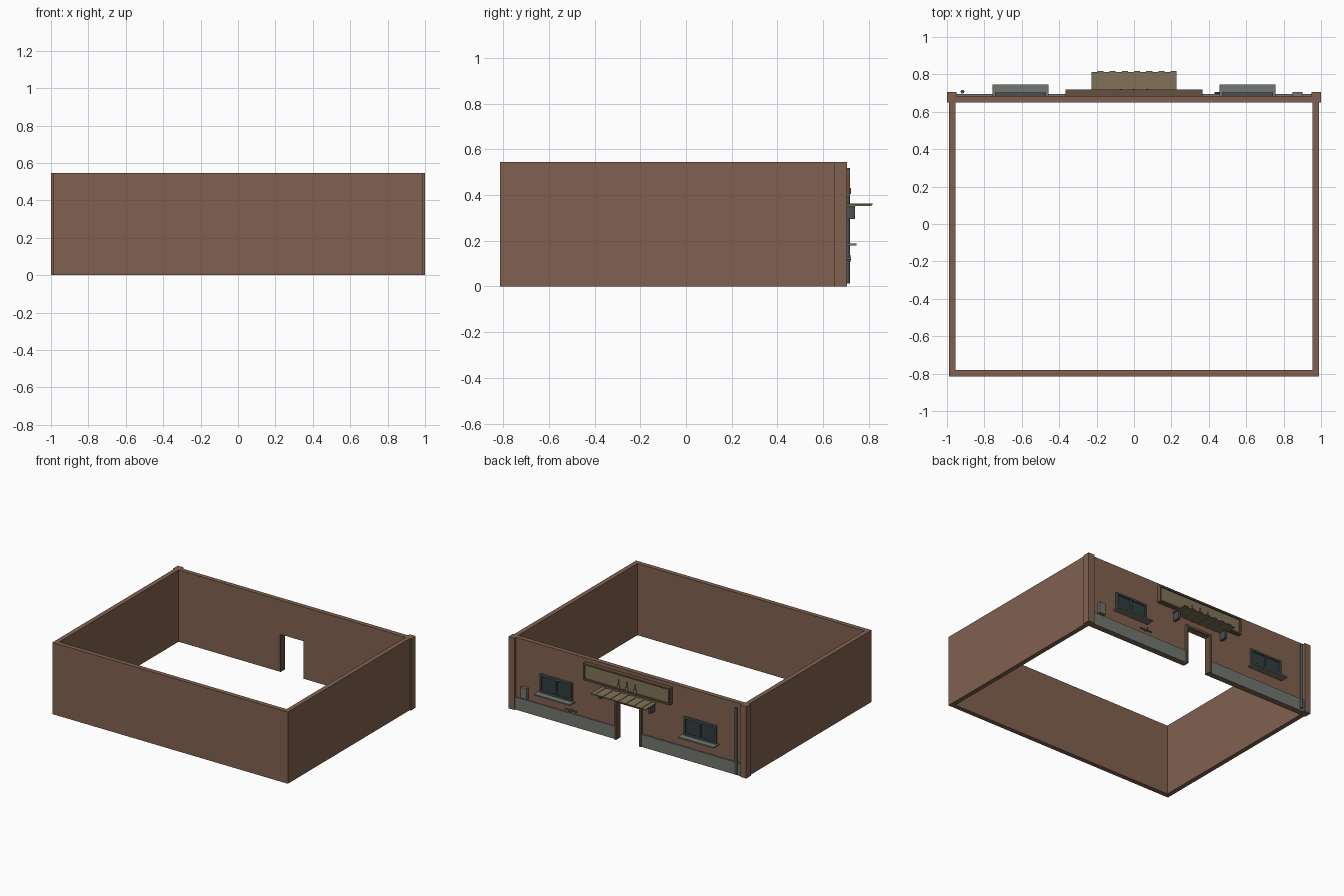
import bpy, bmesh, math
from mathutils import Matrix

if "Cube" in bpy.data.objects:
    bpy.data.objects.remove(bpy.data.objects["Cube"])


def material(name, rgb):
    m = bpy.data.materials.new(name)
    m.diffuse_color = (*rgb, 1)
    m.use_nodes = True
    m.node_tree.nodes["Principled BSDF"].inputs["Base Color"].default_value = m.diffuse_color
    return m


BROWN = material("brown_wall", (0.22, 0.12, 0.08))
GREY = material("grey_stone", (0.17, 0.18, 0.16))
DARK = material("dark_metal", (0.07, 0.08, 0.08))
GLASS = material("dark_glass", (0.03, 0.05, 0.05))
WOOD = material("dark_wood", (0.13, 0.08, 0.05))
TAN = material("tan_board", (0.22, 0.17, 0.10))


def finish(name, bm, mat):
    bmesh.ops.recalc_face_normals(bm, faces=bm.faces)
    me = bpy.data.meshes.new(name)
    bm.to_mesh(me)
    bm.free()
    me.materials.append(mat)
    ob = bpy.data.objects.new(name, me)
    bpy.context.collection.objects.link(ob)
    return ob


def box(name, x, y, z, mat):
    """Box from (min, max) ranges."""
    bm = bmesh.new()
    bmesh.ops.create_cube(bm, size=1)
    for v in bm.verts:
        for i, r in enumerate((x, y, z)):
            v.co[i] = r[0] if v.co[i] < 0 else r[1]
    return finish(name, bm, mat)


def frame(name, x, y, z, t, mat):
    """Rectangular border of thickness t made of four bars."""
    box(name + "_top", x, y, (z[1] - t, z[1]), mat)
    box(name + "_bottom", x, y, (z[0], z[0] + t), mat)
    box(name + "_side_a", (x[0], x[0] + t), y, (z[0] + t, z[1] - t), mat)
    box(name + "_side_b", (x[1] - t, x[1]), y, (z[0] + t, z[1] - t), mat)


def rod(name, centre, r1, r2, length, axis, mat, sides=12):
    bm = bmesh.new()
    rot = {"X": Matrix.Rotation(math.pi / 2, 4, "Y"),
           "Y": Matrix.Rotation(-math.pi / 2, 4, "X"), "Z": Matrix()}[axis]
    bmesh.ops.create_cone(bm, cap_ends=True, segments=sides, radius1=r1, radius2=r2,
                          depth=length, matrix=Matrix.Translation(centre) @ rot)
    ob = finish(name, bm, mat)
    for p in ob.data.polygons:
        p.use_smooth = len(p.vertices) == 4
    return ob


def span(s, a, b):
    """Mirror an x range by side sign."""
    return (min(s * a, s * b), max(s * a, s * b))


H = 0.545
F = 0.685  # outer facade plane

# plain walls and lintel
box("front_wall", (-0.99, 0.99), (-0.815, -0.78), (0, H), BROWN)
box("door_lintel", (-0.1, 0.1), (0.65, F), (0.285, H), BROWN)

for s, side in ((-1, "left"), (1, "right")):
    # side wall, facade half, corner pilaster and plinth
    box(side + "_wall", span(s, 0.955, 0.99), (-0.78, 0.65), (0, H), BROWN)
    box(side + "_facade", span(s, 0.1, 0.955), (0.65, F), (0, H), BROWN)
    box(side + "_pilaster", span(s, 0.95, 1.0), (0.65, 0.705), (0, H), BROWN)
    box(side + "_plinth", span(s, 0.113, 0.95), (F, 0.695), (0, 0.095), GREY)
    # window: glass, frame, mullion, sill
    wx = span(s, 0.47, 0.742)
    box(side + "_window_glass", wx, (F, 0.689), (0.19, 0.325), GLASS)
    frame(side + "_window_frame", wx, (F, 0.702), (0.188, 0.327), 0.014, DARK)
    box(side + "_window_mullion", span(s, 0.6, 0.612), (F, 0.698), (0.202, 0.313), DARK)
    box(side + "_window_sill", span(s, 0.456, 0.756), (F, 0.747), (0.179, 0.189), GREY)
    # door jamb and canopy bracket
    box(side + "_door_jamb", span(s, 0.096, 0.113), (0.65, 0.702), (0, 0.285), WOOD)
    box(side + "_canopy_bracket", span(s, 0.2, 0.22), (F, 0.74), (0.295, 0.353), DARK)

box("door_head", (-0.113, 0.113), (F, 0.702), (0.285, 0.303), WOOD)

# sign board with border
box("sign_board", (-0.352, 0.352), (F, 0.708), (0.4, 0.508), TAN)
frame("sign_border", (-0.365, 0.365), (F, 0.718), (0.39, 0.518), 0.012, WOOD)

# bottle-shaped ornaments on the sign
for i in (-1, 0, 1):
    x = i * 0.07
    rod("ornament_base", (x, 0.712, 0.418), 0.011, 0.009, 0.026, "Z", TAN)
    rod("ornament_neck", (x, 0.712, 0.449), 0.004, 0.004, 0.036, "Z", TAN, 8)

# ribbed canopy of alternating high and low boards
n = 14
w = 0.456 / n
for i in range(n):
    x0 = -0.228 + i * w
    z = 0.356 if i % 2 else 0.352
    box("canopy_slat", (x0, x0 + w), (F, 0.817 if i % 2 else 0.812), (z, z + 0.007), TAN)

# drain pipe
rod("drain_pipe", (-0.917, 0.708, 0.264), 0.01, 0.01, 0.503, "Z", DARK)

# meter box
box("meter_box", (0.847, 0.9), (F, 0.705), (0.105, 0.19), GREY)

# small wall tap above the plinth
rod("tap_pipe", (0.48, 0.7, 0.122), 0.005, 0.005, 0.1, "X", GREY, 8)
rod("tap_stem", (0.48, 0.703, 0.122), 0.005, 0.005, 0.036, "Y", GREY, 8)
rod("tap_handle", (0.48, 0.716, 0.122), 0.003, 0.003, 0.03, "Z", GREY, 8)
